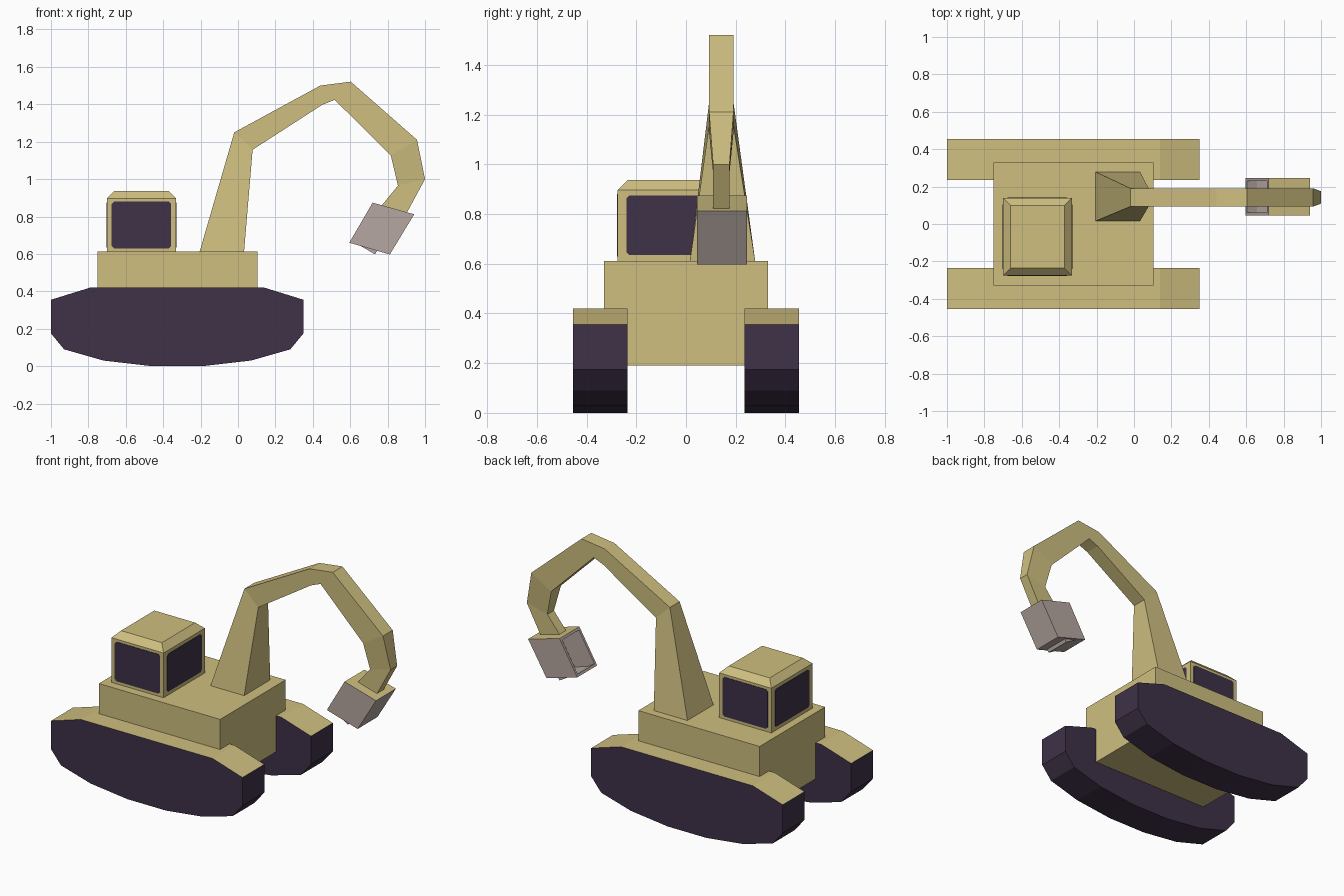
import bpy, bmesh
from mathutils import Vector

if "Cube" in bpy.data.objects:
    bpy.data.objects.remove(bpy.data.objects["Cube"])


def material(name, rgb):
    m = bpy.data.materials.new(name)
    m.diffuse_color = (*rgb, 1)
    m.use_nodes = True
    m.node_tree.nodes["Principled BSDF"].inputs["Base Color"].default_value = m.diffuse_color
    return m


YELLOW = material("pale yellow", (0.62, 0.52, 0.215))
DARK = material("dark purple", (0.050, 0.031, 0.065))
GREY = material("warm grey", (0.46, 0.385, 0.355))


def loft(name, rings, mats, rule=None, edit=None):
    """Skin a list of equal-sized rings, cap both ends, colour faces by rule."""
    bm = bmesh.new()
    loops = [[bm.verts.new(p) for p in ring] for ring in rings]
    n = len(loops[0])
    for a, b in zip(loops, loops[1:]):
        for i in range(n):
            j = (i + 1) % n
            bm.faces.new((a[i], a[j], b[j], b[i]))
    bm.faces.new(loops[0])
    bm.faces.new(loops[-1])
    bmesh.ops.recalc_face_normals(bm, faces=bm.faces[:])
    if rule:
        for f in bm.faces:
            f.material_index = rule(f)
    if edit:
        edit(bm)
    me = bpy.data.meshes.new(name)
    bm.to_mesh(me)
    bm.free()
    for m in mats:
        me.materials.append(m)
    ob = bpy.data.objects.new(name, me)
    bpy.context.collection.objects.link(ob)
    return ob


def side_prism(profile, y0, y1):
    """Two rings from an xz profile, spanning y0 to y1."""
    return [[(x, y, z) for x, z in profile] for y in (y0, y1)]


def rect(x0, x1, y0, y1, z):
    return [(x0, y0, z), (x1, y0, z), (x1, y1, z), (x0, y1, z)]


# Tracks: dark sides and tread, yellow top cover
track = [(-1, .355), (-.79, .42), (.14, .42), (.35, .355), (.35, .175), (.28, .09),
         (.07, .03), (-.19, 0), (-.46, 0), (-.72, .03), (-.93, .09), (-1, .175)]
for side, y0, y1 in (("front", -.455, -.235), ("back", .235, .455)):
    loft(side + "_track", side_prism(track, y0, y1), [DARK, YELLOW],
         lambda f: 1 if f.normal.z > .5 else 0)

# Body
loft("body", [rect(-.75, .105, -.33, .33, z) for z in (.19, .612)], [YELLOW])

# Cab with chamfered roof
CX0, CX1, CY0, CY1 = -.70, -.332, -.275, .14
loft("cab", [rect(CX0, CX1, CY0, CY1, .60), rect(CX0, CX1, CY0, CY1, .897),
             rect(CX0 + .04, CX1 - .04, CY0 + .04, CY1 - .04, .937)], [YELLOW])


# Cab windows: thin plates with clipped corners on all four sides
def window_outline(u0, u1, z0, z1, c=.012):
    return [(u0 + c, z0), (u1 - c, z0), (u1, z0 + c), (u1, z1 - c),
            (u1 - c, z1), (u0 + c, z1), (u0, z1 - c), (u0, z0 + c)]


T = .003
for name, y in (("front_window", CY0), ("back_window", CY1)):
    o = window_outline(CX0 + .025, CX1 - .025, .63, .88)
    loft(name, side_prism(o, y - T, y + T), [DARK])
for name, x in (("left_window", CX0), ("right_window", CX1)):
    o = window_outline(CY0 + .035, CY1 - .035, .635, .875)
    loft(name, [[(x + d, u, z) for u, z in o] for d in (-T, T)], [DARK])

# Boom arm: (outer x, z), (inner x, z), half width
YC = .142
sections = [((-.207, .606), (.032, .606), .132), ((-.02, 1.25), (.078, 1.157), .049),
            ((.44, 1.50), (.45, 1.397), .049), ((.603, 1.521), (.517, 1.424), .049),
            ((.957, 1.21), (.817, 1.127), .049), ((1.0, 1.0), (.855, .965), .033),
            ((.90, .815), (.765, .855), .033)]
loft("boom_arm", [[(a[0], YC + .005 * (i == 0) - w, a[1]), (b[0], YC + .005 * (i == 0) - w, b[1]),
                   (b[0], YC + .005 * (i == 0) + w, b[1]), (a[0], YC + .005 * (i == 0) + w, a[1])]
                  for i, (a, b, w) in enumerate(sections)], [YELLOW])


# Bucket: yellow top, hollow on the side facing the cab
def hollow(bm):
    mouth = min(bm.faces, key=lambda f: f.normal.x)
    inward = -mouth.normal.copy()
    bmesh.ops.inset_individual(bm, faces=[mouth], thickness=.022)
    new = bmesh.ops.extrude_discrete_faces(bm, faces=[mouth])["faces"]
    bmesh.ops.translate(bm, verts=new[0].verts[:], vec=Vector(inward) * .15)


bucket = [(.72, .874), (.942, .812), (.812, .597), (.595, .66)]
loft("bucket", side_prism(bucket, .045, .245), [GREY, YELLOW],
     lambda f: 1 if f.normal.z > .8 else 0, hollow)
